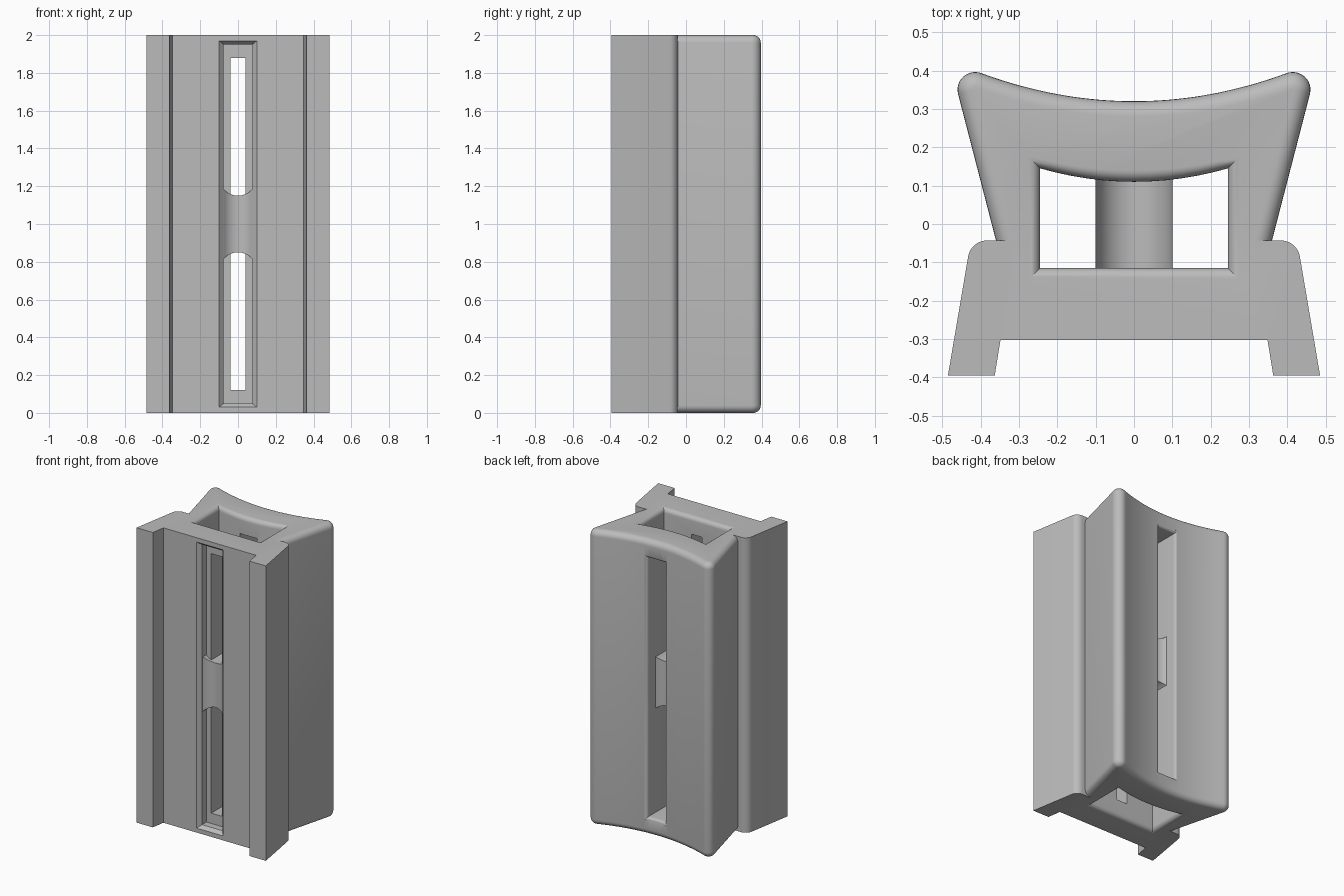
import bpy, bmesh, math
from mathutils import Vector

cube = bpy.data.objects.get("Cube")
if cube:
    bpy.data.objects.remove(cube, do_unlink=True)

HEIGHT = 2.0
grey = bpy.data.materials.new("light grey")
grey.use_nodes = True
grey.diffuse_color = (0.5, 0.5, 0.5, 1)
grey.node_tree.nodes["Principled BSDF"].inputs["Base Color"].default_value = (0.5, 0.5, 0.5, 1)


def loft(name, loops):
    """Skin a stack of equal-length closed loops and cap both ends."""
    bm = bmesh.new()
    rings = [[bm.verts.new(p) for p in loop] for loop in loops]
    n = len(rings[0])
    for a, b in zip(rings, rings[1:]):
        for i in range(n):
            j = (i + 1) % n
            bm.faces.new((a[i], a[j], b[j], b[i]))
    bm.faces.new(rings[0])
    bm.faces.new(rings[-1])
    bmesh.ops.recalc_face_normals(bm, faces=bm.faces)
    mesh = bpy.data.meshes.new(name)
    bm.to_mesh(mesh)
    bm.free()
    mesh.materials.append(grey)
    ob = bpy.data.objects.new(name, mesh)
    bpy.context.collection.objects.link(ob)
    return ob


def combine(target, tool, operation):
    mod = target.modifiers.new(operation, 'BOOLEAN')
    mod.operation = operation
    mod.solver = 'EXACT'
    mod.object = tool
    bpy.context.view_layer.objects.active = target
    bpy.ops.object.modifier_apply(modifier=mod.name)
    bpy.data.objects.remove(tool, do_unlink=True)


def arc(cx, cy, r, start, end, steps):
    return [(cx + r * math.cos(math.radians(start + (end - start) * i / steps)),
             cy + r * math.sin(math.radians(start + (end - start) * i / steps)))
            for i in range(steps + 1)]


def mirrored(half):
    """Right half runs front to back; add the left half back to front."""
    return half + [(-x, y) for x, y in reversed(half) if abs(x) > 1e-6]


def inset(points, d):
    """Move a counter-clockwise outline inward by d with mitred corners."""
    out = []
    for i, p in enumerate(points):
        p, a, b = Vector(p), Vector(points[i - 1]), Vector(points[(i + 1) % len(points)])
        u, v = (p - a).normalized(), (b - p).normalized()
        n1, n2 = Vector((-u.y, u.x)), Vector((-v.y, v.x))
        out.append(p + (n1 + n2) * (d / (1 + n1.dot(n2))))
    return out


def at_z(outline, z):
    return [(p[0], p[1], z) for p in outline]


def rect_y(half, low, high, y):
    return [(-half, y, low), (half, y, low), (half, y, high), (-half, y, high)]


# Front plate with two rails and rounded rear shoulders
plate_half = [(0.348, -0.302), (0.363, -0.395), (0.485, -0.395)]
plate_half += arc(0.383, -0.093, 0.05, 10, 90, 8) + [(0.3, -0.043)]
plate = mirrored(plate_half)
mount = loft("mount_body", [at_z(plate, 0), at_z(plate, HEIGHT)])

# Flared rear body with a hollow back and rounded end rims
body_half = [(0.345, -0.1)] + arc(0.414, 0.35, 0.046, -14, 110, 12)
tip_x, tip_y = body_half[-1]
steps = 14
body_half += [(tip_x * (1 - i / steps), 0.32 + (tip_y - 0.32) * (1 - i / steps) ** 2)
              for i in range(1, steps + 1)]
body = mirrored(body_half)
R = 0.04
angles = [math.radians(15 * i) for i in range(7)]
rim = [(R * (1 - math.cos(a)), R * (1 - math.sin(a))) for a in angles]
levels = [(d, h) for d, h in reversed(rim)] + [(d, HEIGHT - h) for d, h in rim]
rear = loft("rear_body", [at_z(inset(body, d), z) for d, z in levels])
combine(mount, rear, 'UNION')

# Central shaft with a curved rear wall and flared ends
F = 0.03


def shaft_outline(e):
    w = 0.245 + e
    back = [(w * (1 - i / 6), 0.11 + e + 0.035 * (1 - i / 6) ** 2) for i in range(13)]
    return [(-w, -0.115 - e), (w, -0.115 - e)] + back


flare = [(F * (1 - math.cos(a)), F * (1 - math.sin(a))) for a in angles]
levels = [(F, -0.05)] + list(reversed(flare)) + [(e, HEIGHT - h) for e, h in flare] + [(F, HEIGHT + 0.05)]
shaft = loft("shaft_cutter", [at_z(shaft_outline(e), z) for e, z in levels])
combine(mount, shaft, 'DIFFERENCE')

# Chamfered front recess, narrow front slit and rounded rear slot
recess = loft("recess_cutter", [rect_y(0.1, 0.03, 1.97, -0.36), rect_y(0.1, 0.03, 1.97, -0.302),
                                rect_y(0.076, 0.05, 1.95, -0.277), rect_y(0.076, 0.05, 1.95, -0.23)])
combine(mount, recess, 'DIFFERENCE')
slit = loft("slit_cutter", [rect_y(0.04, 0.12, 1.88, y) for y in (-0.26, 0)])
combine(mount, slit, 'DIFFERENCE')
S = 0.02
edge = [(S * (1 - math.cos(a)), 0.302 + S * math.sin(a)) for a in angles]
loops = [(0, 0.0)] + edge + [(S, 0.45)]
slot = loft("slot_cutter", [rect_y(0.065 + e, 0.12 - e, 1.88 + e, y) for e, y in loops])
combine(mount, slot, 'DIFFERENCE')

# Bridge across the shaft, waisted like a pulley groove
loops = []
for i in range(17):
    x = 0.1 * math.sin(math.pi * (i / 16 - 0.5))
    d = 0.1 - math.sqrt(max(0.01 - x * x, 0))
    front, back = -0.236 - min(d, 0.05), 0.21 + min(d, 0.08)
    low, high = 0.85 - d, 1.15 + d
    loops.append([(x, front, low), (x, back, low), (x, back, high), (x, front, high)])
bridge = loft("tie_bridge", loops)

# Smooth the rounded surfaces, keep corners crisp
for ob in (mount, bridge):
    bpy.ops.object.select_all(action='DESELECT')
    ob.select_set(True)
    bpy.context.view_layer.objects.active = ob
    bpy.ops.object.shade_smooth_by_angle(angle=math.radians(30))
